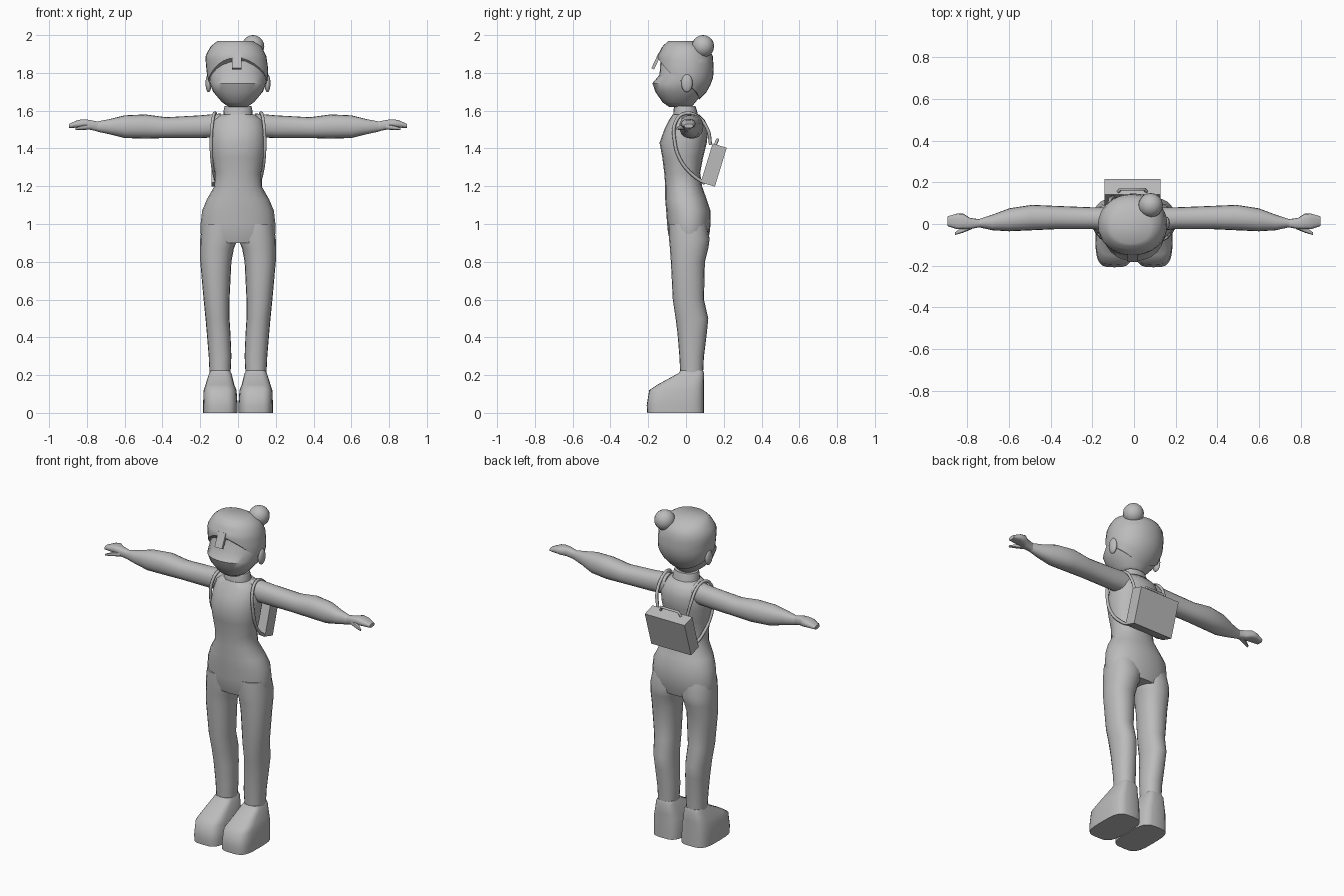
import bpy, bmesh, math
from mathutils import Vector

cube = bpy.data.objects.get("Cube")
if cube:
    bpy.data.objects.remove(cube, do_unlink=True)

grey = bpy.data.materials.new("plain grey")
grey.use_nodes = True
color = (0.5, 0.5, 0.5, 1)
grey.diffuse_color = color
grey.node_tree.nodes["Principled BSDF"].inputs["Base Color"].default_value = color


def finish(name, bm, mirror=False, sharp=50):
    """Turn a bmesh into a shaded object, optionally mirrored in x."""
    bmesh.ops.recalc_face_normals(bm, faces=bm.faces)
    mesh = bpy.data.meshes.new(name)
    bm.to_mesh(mesh)
    bm.free()
    mesh.materials.append(grey)
    for poly in mesh.polygons:
        poly.use_smooth = True
    mesh.set_sharp_from_angle(angle=math.radians(sharp))
    obj = bpy.data.objects.new(name, mesh)
    bpy.context.collection.objects.link(obj)
    if mirror:
        obj.modifiers.new("mirror", 'MIRROR').use_clip = False
    return obj


def outline(angle, a0, a1, b0, b1, power):
    """Point on a rounded section spanning a0..a1 by b0..b1."""
    c, s = math.cos(angle), math.sin(angle)
    a = math.copysign(abs(c) ** (2 / power), c)
    b = math.copysign(abs(s) ** (2 / power), s)
    return (a0 + a1) / 2 + a * (a1 - a0) / 2, (b0 + b1) / 2 + b * (b1 - b0) / 2


def skin_rings(bm, rings):
    for low, high in zip(rings, rings[1:]):
        for i in range(len(low)):
            j = (i + 1) % len(low)
            bm.faces.new((low[i], low[j], high[j], high[i]))


def loft(name, rows, along='z', power=2.2, sides=20, mirror=False):
    """Loft rounded sections given as (position, a0, a1, b0, b1)."""
    bm = bmesh.new()
    rings = []
    for t, *span in rows:
        ring = []
        for i in range(sides):
            a, b = outline(math.tau * i / sides, *span, power)
            ring.append(bm.verts.new((a, b, t) if along == 'z' else (t, a, b)))
        rings.append(ring)
    skin_rings(bm, rings)
    bm.faces.new(rings[0])
    bm.faces.new(rings[-1])
    return finish(name, bm, mirror)


def ball(name, centre, radii, mirror=False):
    bm = bmesh.new()
    bmesh.ops.create_uvsphere(bm, u_segments=16, v_segments=10, radius=1)
    bmesh.ops.scale(bm, vec=radii, verts=bm.verts)
    bmesh.ops.translate(bm, vec=centre, verts=bm.verts)
    return finish(name, bm, mirror)


def box(name, centre, size, tilt=0):
    bm = bmesh.new()
    bmesh.ops.create_cube(bm, size=1)
    bmesh.ops.scale(bm, vec=size, verts=bm.verts)
    obj = finish(name, bm, sharp=30)
    obj.location = centre
    obj.rotation_euler.x = math.radians(tilt)
    return obj


def tube(name, points, radius, mirror=False, smooth=True):
    curve = bpy.data.curves.new(name, 'CURVE')
    curve.dimensions = '3D'
    curve.bevel_depth = radius
    curve.bevel_resolution = 1
    curve.resolution_u = 5
    curve.use_fill_caps = True
    spline = curve.splines.new('BEZIER')
    spline.bezier_points.add(len(points) - 1)
    for bp, point in zip(spline.bezier_points, points):
        bp.co = point
        bp.handle_left_type = bp.handle_right_type = 'AUTO' if smooth else 'VECTOR'
    curve.materials.append(grey)
    obj = bpy.data.objects.new(name, curve)
    bpy.context.collection.objects.link(obj)
    if mirror:
        obj.modifiers.new("mirror", 'MIRROR')
    return obj


# Torso, from hips to shoulders
widths = [(.9, .185, -.08, .11), (.95, .198, -.095, .125), (1, .198, -.1, .13),
          (1.07, .19, -.105, .13), (1.13, .165, -.11, .11), (1.2, .125, -.11, .085),
          (1.27, .122, -.115, .075), (1.35, .138, -.125, .09), (1.43, .146, -.14, .11),
          (1.5, .145, -.115, .118), (1.55, .13, -.09, .1), (1.58, .09, -.07, .07)]
loft("torso", [(z, -w, w, front, back) for z, w, front, back in widths])
loft("neck", [(1.55, -.08, .08, -.07, .07), (1.61, -.075, .075, -.065, .055),
              (1.625, -.07, .07, -.06, .05)])

# Legs and boots
loft("legs", [(.2, .04, .15, -.03, .09), (.3, .035, .155, -.035, .095),
              (.42, .04, .165, -.045, .11), (.5, .045, .172, -.055, .118),
              (.6, .045, .182, -.07, .095), (.8, .035, .2, -.08, .1),
              (.87, .022, .2, -.085, .118), (.92, .002, .2, -.09, .125),
              (1, .001, .19, -.09, .11)], mirror=True)
loft("boots", [(0, .002, .185, -.205, .095), (.04, .002, .185, -.208, .095),
               (.12, .008, .182, -.195, .095), (.15, .02, .172, -.15, .095),
               (.21, .035, .153, -.04, .095), (.225, .045, .145, -.03, .09)],
     power=3.6, sides=28, mirror=True)

# Arms, hands and thumbs
loft("arms", [(.09, -.035, .08, 1.46, 1.585), (.2, -.025, .08, 1.455, 1.575),
              (.38, -.025, .087, 1.455, 1.565), (.49, -.03, .092, 1.452, 1.58),
              (.6, -.035, .075, 1.455, 1.575), (.68, -.03, .045, 1.475, 1.555),
              (.75, -.015, .022, 1.49, 1.542)], along='x', mirror=True)
loft("hands", [(.74, -.015, .022, 1.49, 1.542), (.79, -.025, .03, 1.5, 1.552),
               (.82, -.025, .05, 1.507, 1.555), (.85, -.025, .05, 1.51, 1.55),
               (.895, -.01, .037, 1.508, 1.53)],
     along='x', power=2.8, sides=14, mirror=True)
loft("thumbs", [(.78, -.025, .005, 1.5, 1.53), (.825, -.043, -.015, 1.498, 1.522),
                (.86, -.053, -.04, 1.498, 1.51)], along='x', sides=8, mirror=True)

# Head with a pointed muzzle
face = [(1.62, .05, -.09, .03), (1.645, .085, -.125, .05), (1.7, .132, -.162, .1),
        (1.745, .15, -.178, .13), (1.79, .155, -.14, .142), (1.87, .15, -.135, .14),
        (1.93, .11, -.11, .11)]
loft("head", [(z, -w, w, front, back) for z, w, front, back in face], sides=24)
ball("ears", (.156, .005, 1.745), (.016, .03, .048), mirror=True)

# Hair cap, with a hem that rises over the forehead
cap = [(1.65, -.095, .095, -.13, .06), (1.7, -.138, .138, -.15, .11),
       (1.76, -.16, .158, -.15, .142), (1.82, -.168, .16, -.152, .147),
       (1.89, -.173, .15, -.15, .142), (1.94, -.145, .125, -.125, .115),
       (1.968, -.11, .08, -.095, .06)]


def cap_span(z):
    for low, high in zip(cap, cap[1:]):
        if z <= high[0]:
            f = (z - low[0]) / (high[0] - low[0])
            return [p + (q - p) * f for p, q in zip(low[1:], high[1:])]
    return cap[-1][1:]


bm = bmesh.new()
levels, sides = 9, 32
rings = [[] for _ in range(levels)]
for i in range(sides):
    angle = math.tau * i / sides
    facing = -math.sin(angle)
    if facing > 0:
        hem = 1.75 + .13 * facing ** 1.5
    else:
        hem = 1.75 + .09 * facing
    for k in range(levels):
        z = hem + (cap[-1][0] - hem) * k / (levels - 1)
        bm.verts.ensure_lookup_table()
        rings[k].append(bm.verts.new((*outline(angle, *cap_span(z), 2.1), z)))
skin_rings(bm, rings)
bm.faces.new(rings[-1])
bm.faces.new(rings[0])
finish("hair", bm)
ball("hair_bun", (.08, .09, 1.941), (.059, .059, .059))
box("fringe_strand", (-.006, -.157, 1.862), (.05, .016, .09), tilt=-25)

# Backpack, its handle and straps
tilt = -17
box("backpack", (-.007, .147, 1.312), (.268, .078, .215), tilt)
tube("backpack_handle", [(-.08, .15, 1.405), (-.065, .167, 1.447),
                         (.05, .167, 1.447), (.065, .15, 1.405)], .008, smooth=False)
tube("upper_straps", [(.1, .13, 1.42), (.115, .115, 1.5), (.118, .06, 1.57),
                      (.125, -.01, 1.585), (.135, -.055, 1.54), (.142, -.06, 1.44),
                      (.138, -.03, 1.34), (.125, .035, 1.26), (.11, .1, 1.215)],
     .009, mirror=True)
